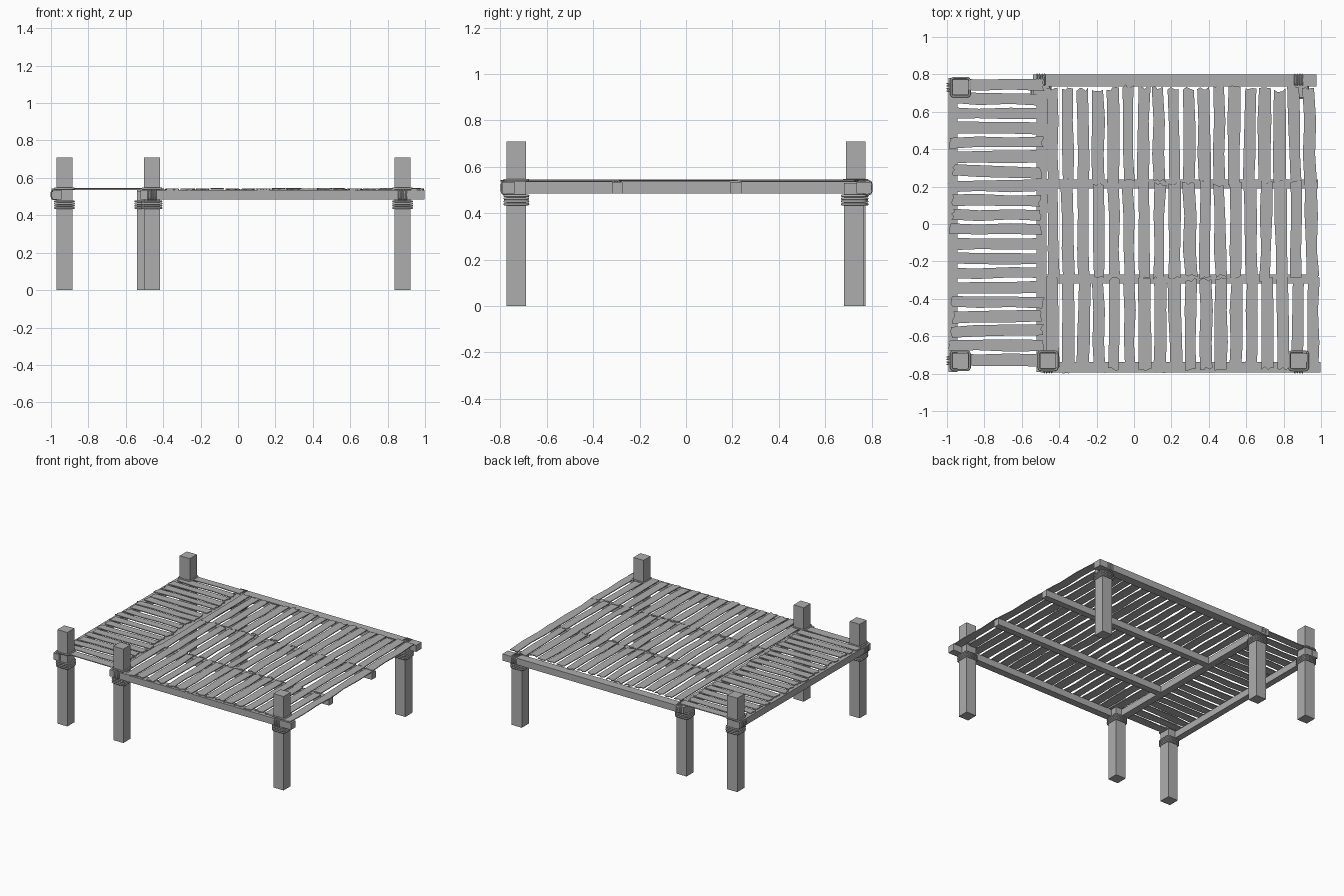
import bpy, bmesh, math, random
from mathutils import Vector, Matrix

random.seed(4)
cube = bpy.data.objects.get("Cube")
if cube:
    bpy.data.objects.remove(cube, do_unlink=True)

wood = bpy.data.materials.new("weathered_grey")
wood.use_nodes = True
GREY = (0.42, 0.42, 0.42, 1)
wood.diffuse_color = GREY
wood.node_tree.nodes["Principled BSDF"].inputs["Base Color"].default_value = GREY


def add_object(name, mesh):
    mesh.materials.clear()
    mesh.materials.append(wood)
    obj = bpy.data.objects.new(name, mesh)
    bpy.context.scene.collection.objects.link(obj)
    return obj


def box(name, x, y, z):
    """Box from (min, max) ranges on each axis."""
    bm = bmesh.new()
    bmesh.ops.create_cube(bm, size=1)
    for v in bm.verts:
        for i, (lo, hi) in enumerate((x, y, z)):
            v.co[i] = lo if v.co[i] < 0 else hi
    mesh = bpy.data.meshes.new(name)
    bm.to_mesh(mesh)
    bm.free()
    return add_object(name, mesh)


def rope_loops(name, loops, radius):
    """Rounded rectangular rope loops; each is (centre, half u, half v, matrix)."""
    curve = bpy.data.curves.new(name, "CURVE")
    curve.dimensions = "3D"
    curve.bevel_depth = radius
    curve.bevel_resolution = 1
    for centre, hu, hv, turn in loops:
        r = 0.014
        pts = []
        for i in range(4):
            mid = math.pi * (i / 2 + 0.25)
            cu = math.copysign(hu - r, math.cos(mid))
            cv = math.copysign(hv - r, math.sin(mid))
            for k in range(3):
                a = math.pi / 2 * (i + k / 2)
                p = Vector((cu + r * math.cos(a), cv + r * math.sin(a), 0))
                pts.append(Vector(centre) + turn @ p)
        spline = curve.splines.new("POLY")
        spline.points.add(len(pts) - 1)
        for point, co in zip(spline.points, pts):
            point.co = (*co, 1)
        spline.use_cyclic_u = True
    temp = bpy.data.objects.new(name + "_path", curve)
    bpy.context.scene.collection.objects.link(temp)
    graph = bpy.context.evaluated_depsgraph_get()
    mesh = bpy.data.meshes.new_from_object(temp.evaluated_get(graph))
    bpy.data.objects.remove(temp, do_unlink=True)
    mesh.name = name
    add_object(name, mesh)


def plank_row(name, count, start, end, across, along_x=False):
    """Row of thin ragged planks laid side by side between start and end."""
    bm = bmesh.new()
    pitch = (end - start) / count
    low, high = across
    jit = random.uniform
    for i in range(count):
        centre = start + pitch * (i + 0.5)
        half = pitch * jit(0.35, 0.41)
        tilt = jit(-0.008, 0.008)
        z = 0.535 + jit(0, 0.004)

        # ragged ends, wobbly long sides
        ends = []
        for edge, side in ((low, -1), (high, 1)):
            shift = jit(-0.012, 0.012)
            ends.append([(centre + side * tilt + half * f + jit(-0.003, 0.003),
                          edge + shift + jit(-0.01, 0.01))
                         for f in (-1, -0.4, 0, 0.5, 1)])
        sides = [[(centre + s * half + jit(-0.005, 0.005), low + (high - low) * t)
                  for t in (0.3, 0.65)] for s in (1, -1)]
        outline = ends[0] + sides[0] + ends[1][::-1] + sides[1][::-1]
        if along_x:
            outline = [(b, a) for a, b in outline]
        face = bm.faces.new([bm.verts.new((a, b, z)) for a, b in outline])
        new = bmesh.ops.extrude_face_region(bm, geom=[face])["geom"]
        for v in new:
            if isinstance(v, bmesh.types.BMVert):
                v.co.z += 0.006
    bmesh.ops.recalc_face_normals(bm, faces=bm.faces)
    mesh = bpy.data.meshes.new(name)
    bm.to_mesh(mesh)
    bm.free()
    add_object(name, mesh)


FLAT = Matrix.Identity(3)
AROUND_X = Matrix.Rotation(math.pi / 2, 3, "Y")   # loop in the YZ plane
AROUND_Y = Matrix.Rotation(math.pi / 2, 3, "X")   # loop in the XZ plane
BEAM_Z = (0.485, 0.535)

# Posts: name, x, y, top height, side that carries the beam
posts = [
    ("left_front_post", -0.928, -0.731, 0.71, "x"),
    ("left_back_post", -0.928, 0.731, 0.71, "x"),
    ("middle_front_post", -0.46, -0.731, 0.71, "front"),
    ("right_front_post", 0.88, -0.731, 0.71, "front"),
    ("middle_back_post", -0.498, 0.723, 0.53, "back"),
    ("right_back_post", 0.88, 0.723, 0.53, "back"),
]
W = 0.042
for name, x, y, top, side in posts:
    box(name, (x - W, x + W), (y - W, y + W), (0, top))

    # Rope turns below the beam, and a collar above it on the tall posts
    heights = [0.439, 0.451, 0.463, 0.475]
    if top > 0.6:
        heights.append(0.543)
    rope_loops(name + "_lashing",
               [((x, y, z), 0.05, 0.05, FLAT) for z in heights], 0.006)

    # Rope turns wrapped over the beam
    wraps = []
    for k in (-0.02, -0.007, 0.007, 0.02):
        if side == "x":
            wraps.append(((-0.968, y + k, 0.51), 0.03, 0.026, AROUND_Y))
        else:
            wy = -0.765 if side == "front" else 0.77
            wraps.append(((x + k, wy, 0.51), 0.03, 0.03, AROUND_X))
    rope_loops(name + "_beam_wrap", wraps, 0.004)

# Beams and joists
box("left_beam", (-0.992, -0.945), (-0.79, 0.78), BEAM_Z)
box("middle_beam", (-0.522, -0.468), (-0.79, 0.76), BEAM_Z)
box("back_beam", (-0.54, 0.975), (0.735, 0.8), BEAM_Z)
box("front_beam", (-0.5, 0.998), (-0.793, -0.738), BEAM_Z)
for name, y in (("back_joist", 0.215), ("front_joist", -0.295)):
    box(name, (-0.48, 0.985), (y - 0.024, y + 0.024), BEAM_Z)

# Decking
plank_row("back_planks", 18, -0.475, 0.98, (0.222, 0.728))
plank_row("centre_planks", 18, -0.475, 0.99, (-0.288, 0.222))
plank_row("front_planks", 18, -0.475, 0.998, (-0.782, -0.288))
plank_row("left_planks", 20, -0.765, 0.785, (-0.975, -0.492), along_x=True)
